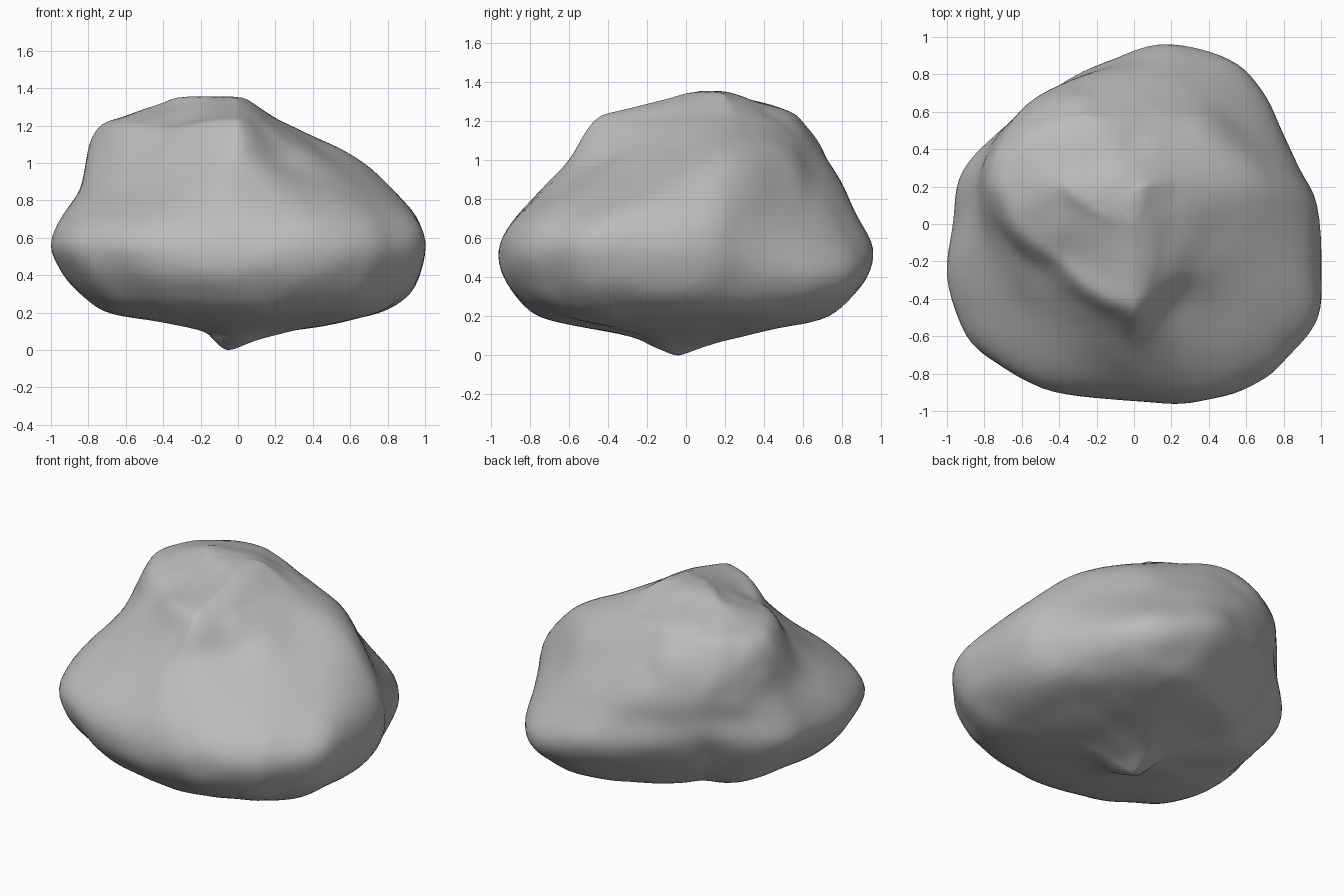
import bpy
import bmesh
import math
from mathutils import Vector, noise

cube = bpy.data.objects.get("Cube")
if cube:
    bpy.data.objects.remove(cube, do_unlink=True)

# Widest outline of the boulder seen in plan, counter-clockwise
OUTLINE = [(1, -.3), (.98, .1), (.87, .32), (.75, .6), (.6, .8), (.4, .92), (.13, .96),
           (-.2, .83), (-.5, .68), (-.63, .56), (-.81, .43), (-.93, .25), (-.95, 0),
           (-1, -.3), (-.9, -.6), (-.7, -.75), (-.45, -.88), (-.1, -.93), (.2, -.95),
           (.4, -.93), (.65, -.84), (.8, -.72), (.97, -.52)]

# Height, then left, right, front and back reach of each level
LEVELS = [(0, -.06, -.02, -.06, -.02), (.05, -.13, .12, -.17, .15),
          (.1, -.2, .3, -.27, .37), (.15, -.5, .6, -.6, .57),
          (.2, -.72, .8, -.78, .75), (.3, -.86, .93, -.89, .85),
          (.42, -.96, .99, -.96, .94), (.55, -1.01, 1.01, -.96, .97),
          (.7, -.94, .96, -.87, .89), (.85, -.85, .84, -.74, .82),
          (1, -.81, .68, -.6, .73), (1.1, -.78, .5, -.53, .67),
          (1.2, -.72, .27, -.46, .59), (1.24, -.6, .2, -.37, .53),
          (1.3, -.42, .1, -.1, .35), (1.35, -.33, .03, .02, .19)]

# Upper crests: sideways place of the front and back ones, depth of the left and right ones
CREST_X = {False: 0, True: -.25}
CREST_Y = {False: .2, True: .2}
# Each quarter, keyed by (is right, is back): leanness near the top, lift of the bulge
LEAN = {(True, True): 1.2, (True, False): 1.45, (False, False): 1.35, (False, True): 1.05}
LIFT = {(True, True): -.12, (True, False): .06, (False, False): .04, (False, True): .06}

# Hollows: centre, radius, depth
DENTS = [((.47, -.05, 1.02), .16, .04), ((.6, .5, .75), .25, .04),
         ((-.4, -.2, 1.15), .18, .06), ((.27, -.4, 1.02), .14, .03),
         ((-.02, .45, 1.24), .1, .03), ((-.77, .4, .7), .17, .03),
         ((-.32, -.8, .77), .05, .02)]

SEGMENTS = 112
STEPS = 4


def spline(points, t, closed=False):
    """Smooth curve through the points, with t counted in points."""
    n = len(points)
    i = math.floor(t)
    f = t - i
    pick = [(i + k) % n if closed else min(max(i + k, 0), n - 1) for k in (-1, 0, 1, 2)]
    return [b + f / 2 * (c - a + f * (2 * a - 5 * b + 4 * c - d + f * (3 * (b - c) + d - a)))
            for a, b, c, d in zip(*(points[k] for k in pick))]


def fit(values, low, high):
    a, b = min(values), max(values)
    return [low + (v - a) / (b - a) * (high - low) for v in values]


def between(v, low, high):
    """Keep a crest a little inside the reach of its level."""
    margin = .15 * (high - low)
    return min(max(v, low + margin), high - margin)


def ring(level, base):
    """Section that changes from the wide outline to four uneven quarters near the top."""
    z, left, right, front, back = level
    w = min(max((z - .5) / .6, 0), 1)
    w = w * w * (3 - 2 * w)
    swell = math.exp(-((z - .55) / .28) ** 2)
    xs = fit([p[0] for p in base], left, right)
    ys = fit([p[1] for p in base], front, back)
    zs = []
    for i, p in enumerate(base):
        a = math.atan2(p[1], p[0])
        c, s = math.cos(a), math.sin(a)
        quarter = (c > 0, s > 0)
        cx = between(CREST_X[s > 0], left, right)
        cy = between(CREST_Y[c > 0], front, back)
        dx = cx + abs(c) ** LEAN[quarter] * ((right if c > 0 else left) - cx)
        dy = cy + abs(s) ** LEAN[quarter] * ((back if s > 0 else front) - cy)
        xs[i] += (dx - xs[i]) * w
        ys[i] += (dy - ys[i]) * w
        zs.append(z + LIFT[quarter] * swell * math.sin(2 * a) ** 2)
    return map(Vector, zip(fit(xs, left, right), fit(ys, front, back), zs))


def weather(p):
    """Press in the hollows and add uneven stone relief."""
    inward = (Vector((0, 0, .6)) - p).normalized()
    push = sum(depth * math.exp(-((p - Vector(c)).length / r) ** 2) for c, r, depth in DENTS)
    push += .02 * noise.noise(p * 3.1) + .014 * noise.noise(p * 7)
    return p + inward * push


# Boulder surface: stacked rings closed at both ends
bm = bmesh.new()
base = [spline(OUTLINE, i * len(OUTLINE) / SEGMENTS, True) for i in range(SEGMENTS)]
rings = []
for k in range((len(LEVELS) - 1) * STEPS + 1):
    level = spline(LEVELS, k / STEPS)
    rings.append([bm.verts.new(weather(p)) for p in ring(level, base)])
for lower, upper in zip(rings, rings[1:]):
    for i in range(SEGMENTS):
        j = (i + 1) % SEGMENTS
        bm.faces.new((lower[i], lower[j], upper[j], upper[i]))
for end in (rings[0], rings[-1]):
    middle = bm.verts.new(sum((v.co for v in end), Vector()) / SEGMENTS)
    for i in range(SEGMENTS):
        bm.faces.new((end[i], end[(i + 1) % SEGMENTS], middle))

# Wear the crests round
for _ in range(5):
    bmesh.ops.smooth_vert(bm, verts=bm.verts, factor=.5,
                          use_axis_x=True, use_axis_y=True, use_axis_z=True)

# Rest the lowest point on the ground
ground = min(v.co.z for v in bm.verts)
bmesh.ops.translate(bm, verts=bm.verts, vec=(0, 0, -ground))
bmesh.ops.recalc_face_normals(bm, faces=bm.faces)
mesh = bpy.data.meshes.new("boulder")
bm.to_mesh(mesh)
bm.free()

# Grey stone
stone = bpy.data.materials.new("grey_stone")
stone.use_nodes = True
colour = (.5, .5, .5, 1)
stone.diffuse_color = colour
stone.node_tree.nodes["Principled BSDF"].inputs["Base Color"].default_value = colour
mesh.materials.append(stone)

boulder = bpy.data.objects.new("boulder", mesh)
bpy.context.collection.objects.link(boulder)
bpy.context.view_layer.objects.active = boulder
boulder.select_set(True)
bpy.ops.object.shade_smooth_by_angle(angle=math.radians(50))
